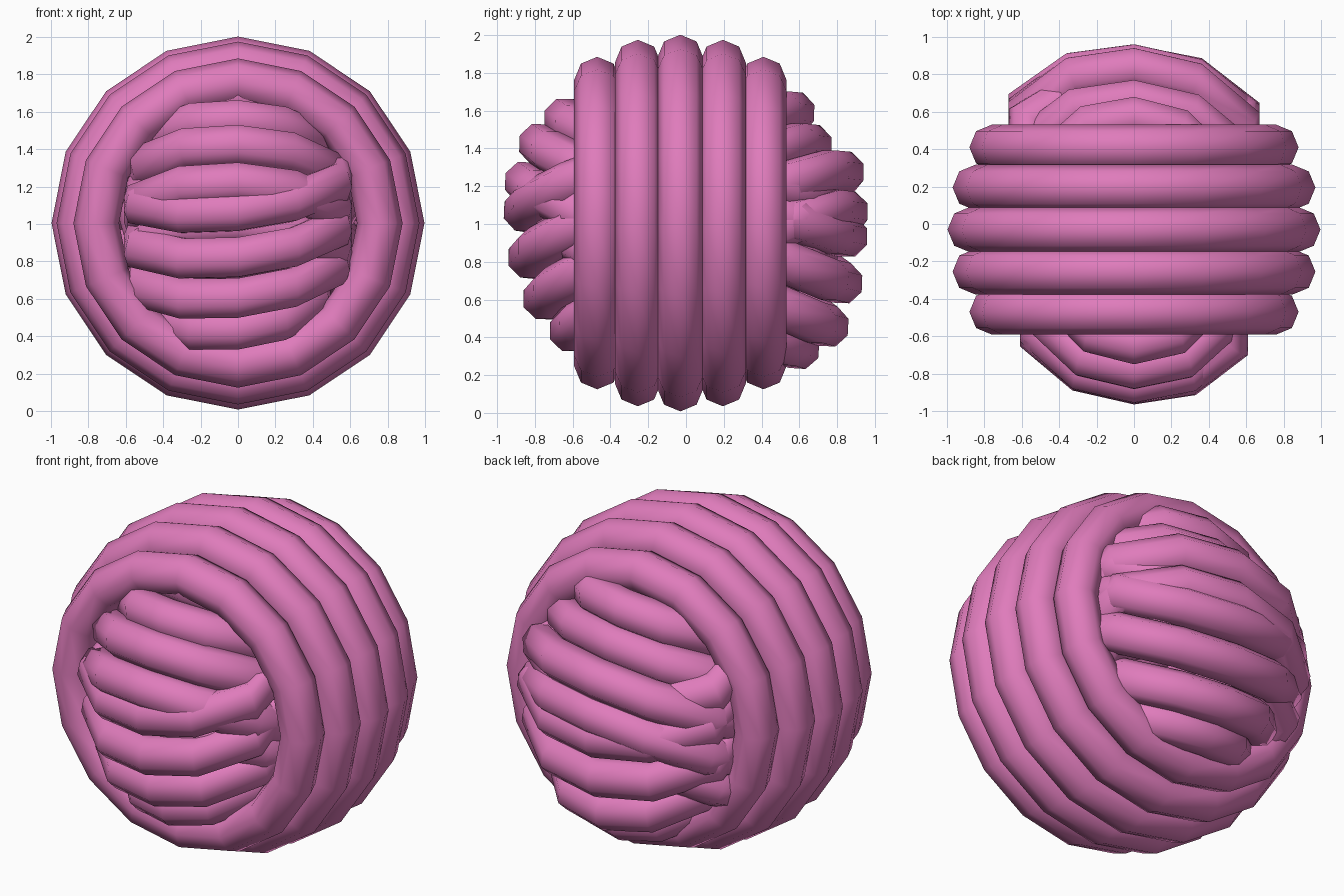
import bpy
from math import hypot, atan2, copysign

if "Cube" in bpy.data.objects:
    bpy.data.objects.remove(bpy.data.objects["Cube"])

yarn = bpy.data.materials.new("pink_yarn")
yarn.diffuse_color = (0.74, 0.2, 0.5, 1)
yarn.use_nodes = True
yarn.node_tree.nodes["Principled BSDF"].inputs["Base Color"].default_value = yarn.diffuse_color


def loop(name, outer, tube, location, rotation, reshape=None):
    """One strand of yarn: a faceted ring with smooth shading."""
    bpy.ops.mesh.primitive_torus_add(
        major_segments=16, minor_segments=8, major_radius=outer - tube,
        minor_radius=tube, location=location, rotation=rotation)
    ob = bpy.context.object
    ob.name = name
    ob.data.materials.append(yarn)
    if reshape:
        for v in ob.data.vertices:
            reshape(v.co)
    bpy.ops.object.shade_smooth()


def crossing_loops(name, tips, skew):
    """Loops through a front and a back tip (y, z), pinched at the sides to stay hidden."""
    for i, (fy, fz, by, bz) in enumerate(tips):
        half = hypot(by - fy, bz - fz) / 2

        def reshape(co):
            width, tip_z = (0.67, bz) if co.y > 0 else (0.61, fz)
            width *= min(1, 1.42 - abs(tip_z))
            r = hypot(co.x, co.y)
            sine = abs(co.x) / r
            if sine > 0.6:
                co.y *= 0.92
            co.x = copysign(r * min(sine, 0.7071) * width / (0.7071 * half), co.x)
            co.z += skew * co.x

        loop(f"{name}_{i + 1}", half, 0.115,
             (0, (fy + by) / 2, 1 + (fz + bz) / 2),
             (atan2(bz - fz, by - fy), 0, 0), reshape)


# Outer upright loops wound around the y axis: y position, outer radius
for i, (y, outer) in enumerate([(-0.47, 0.88), (-0.255, 0.97), (-0.03, 0.997),
                                (0.195, 0.97), (0.41, 0.88)]):
    loop(f"outer_loop_{i + 1}", outer, 0.122, (0, y, 1.005), (1.5708, 0, 0))

# Two crossing inner windings that bulge out at the front and back
crossing_loops("rising_loop", [
    (-0.965, 0.03, 0.68, 0.63), (-0.94, -0.22, 0.77, 0.46), (-0.86, -0.44, 0.94, 0.32),
    (-0.72, -0.61, 0.96, 0.11), (-0.50, -0.75, 0.80, -0.13)], 0.11)
crossing_loops("falling_loop", [
    (-0.56, 0.74, 0.85, 0.08), (-0.75, 0.60, 0.957, -0.11), (-0.88, 0.47, 0.93, -0.36),
    (-0.955, 0.27, 0.856, -0.59), (-0.83, 0.05, 0.70, -0.71)], -0.04)
